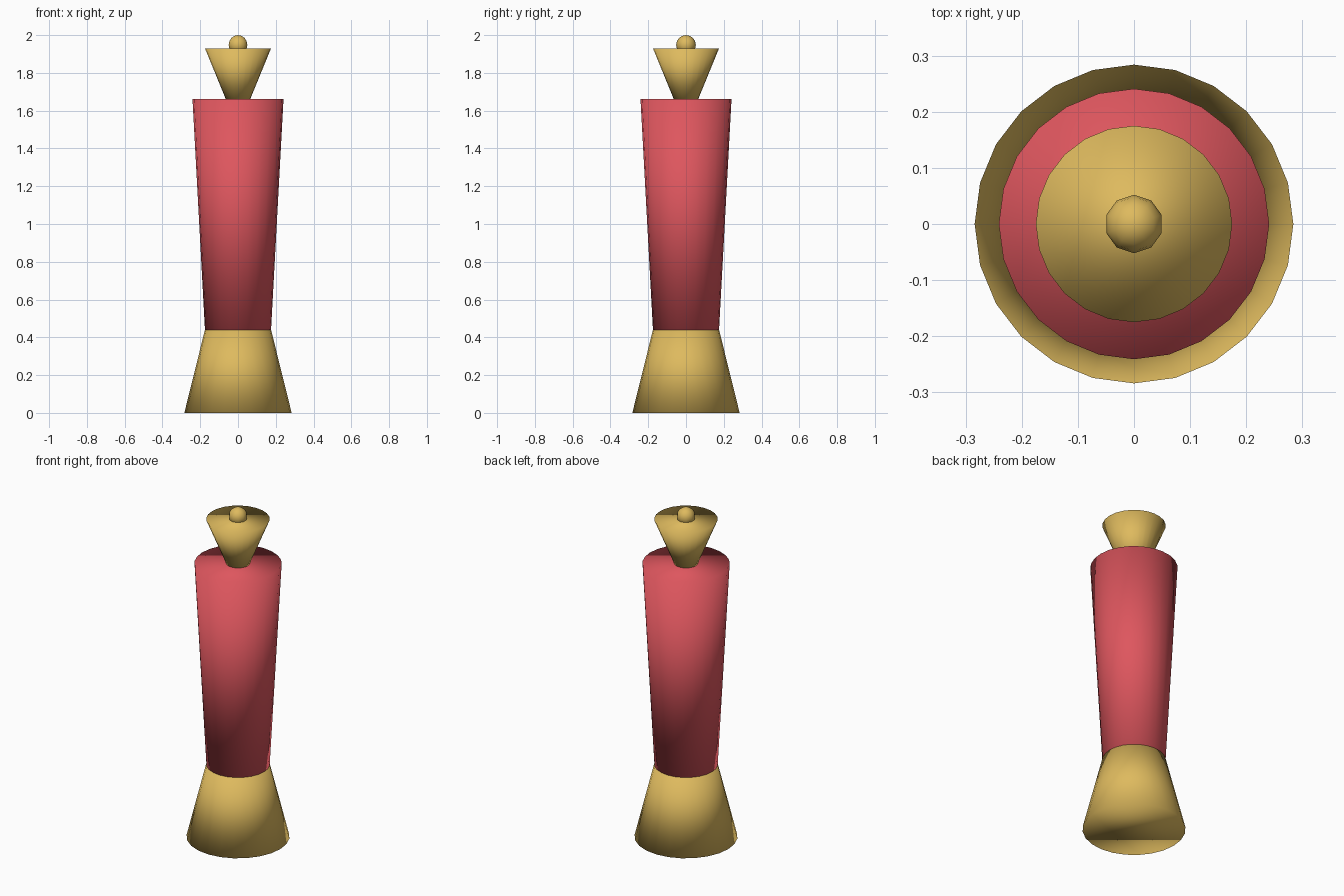
import bpy

cube = bpy.data.objects.get("Cube")
if cube:
    bpy.data.objects.remove(cube, do_unlink=True)


def make_material(name, color):
    mat = bpy.data.materials.new(name)
    mat.use_nodes = True
    mat.diffuse_color = color
    mat.node_tree.nodes["Principled BSDF"].inputs["Base Color"].default_value = color
    return mat


def finish(name, mat):
    """Name, colour and fully smooth the part just added."""
    obj = bpy.context.object
    obj.name = obj.data.name = name
    obj.data.materials.append(mat)
    bpy.ops.object.shade_smooth()


def tapered_part(name, mat, bottom, top, low_radius, high_radius):
    bpy.ops.mesh.primitive_cone_add(
        vertices=24, radius1=low_radius, radius2=high_radius,
        depth=top - bottom, location=(0, 0, (bottom + top) / 2))
    finish(name, mat)


gold = make_material("gold", (0.73, 0.49, 0.112, 1))
red = make_material("red", (0.73, 0.093, 0.112, 1))

# Stacked tapered sections
tapered_part("base", gold, 0, 0.44, 0.284, 0.175)
tapered_part("body", red, 0.44, 1.662, 0.175, 0.241)
tapered_part("flared_crown", gold, 1.662, 1.93, 0.065, 0.175)

# Finial ball half sunk into the crown
bpy.ops.mesh.primitive_uv_sphere_add(
    segments=10, ring_count=8, radius=0.052, location=(0, 0, 1.948))
finish("finial_ball", gold)
